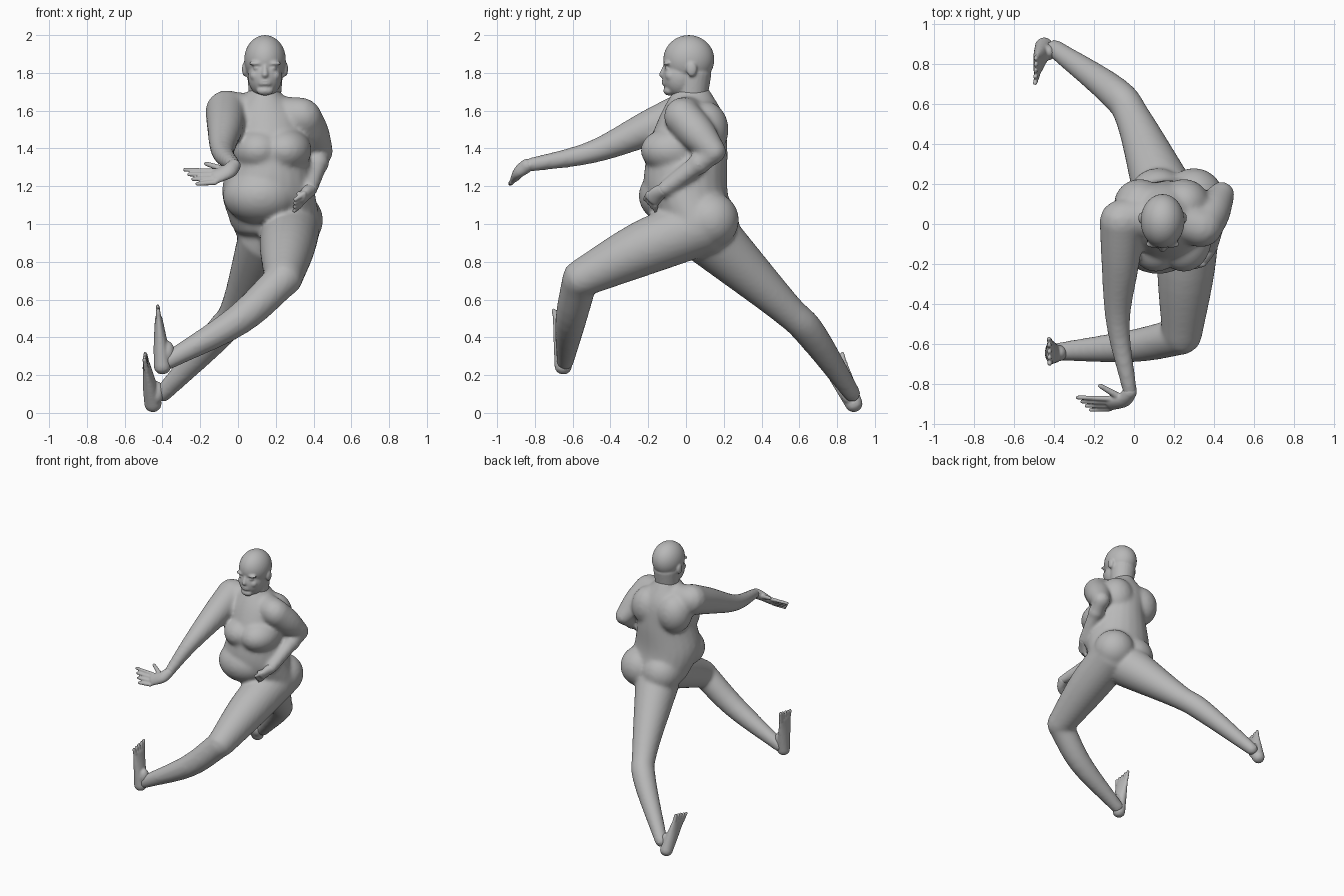
import bpy, bmesh, math
from mathutils import Vector, Matrix

if "Cube" in bpy.data.objects:
    bpy.data.objects.remove(bpy.data.objects["Cube"])

right, back, up = Vector((1, 0, 0)), Vector((0, 1, 0)), Vector((0, 0, 1))

clay = bpy.data.materials.new("clay_grey")
clay.use_nodes = True
clay.diffuse_color = (.48, .48, .48, 1)
shader = clay.node_tree.nodes["Principled BSDF"]
shader.inputs["Base Color"].default_value = clay.diffuse_color


def spline(stations, steps=5):
    """Smooth stations (x, y, z, half width, half depth) into a dense path."""
    points = [Vector(station) for station in stations]
    points.insert(0, points[0] * 2 - points[1])
    points.append(points[-1] * 2 - points[-2])
    path = []
    for before, start, end, after in zip(points, points[1:], points[2:], points[3:]):
        leave, arrive = (end - before) / 2, (after - start) / 2
        for step in range(steps):
            t = step / steps
            ease = t * t * (3 - 2 * t)
            path.append(start.lerp(end, ease) + leave * (t * (1 - t) ** 2)
                        - arrive * (t * t * (1 - t)))
    path.append(points[-2])
    return path


def tube(bm, stations, side=right, axis=None, dome=.9, sides=24):
    """Loft elliptical rings along a path and close it with rounded ends."""
    path = spline(stations)
    rings = []

    def add_ring(station, tangent, shift, scale):
        width_axis = (side - tangent * side.dot(tangent)).normalized()
        depth_axis = tangent.cross(width_axis)
        centre = station.xyz + tangent * shift
        ring = []
        for index in range(sides):
            angle = math.tau * index / sides
            ring.append(bm.verts.new(
                centre + width_axis * (station[3] * scale * math.cos(angle))
                + depth_axis * (station[4] * scale * math.sin(angle))))
        rings.append(ring)

    def add_cap(station, tangent, angles):
        reach = min(station[3], station[4]) * dome
        for angle in angles:
            add_ring(station, tangent, reach * math.sin(angle), math.cos(angle))

    cap = (.5, 1, 1.3)
    for index, station in enumerate(path):
        ahead, behind = path[index + 1:index + 2] or [station], path[max(index - 1, 0)]
        tangent = axis or (ahead[0].xyz - behind.xyz).normalized()
        if index == 0:
            add_cap(station, tangent, [-angle for angle in reversed(cap)])
        add_ring(station, tangent, 0, 1)
        if station is path[-1]:
            add_cap(station, tangent, cap)
    for low, high in zip(rings, rings[1:]):
        for index in range(sides):
            bm.faces.new((low[index - 1], low[index], high[index], high[index - 1]))
    bm.faces.new(rings[0])
    bm.faces.new(rings[-1])


def limb(bm, joints, girths, side=right, thin=1):
    """Tube through joints; its depth narrows to the given share of its width."""
    stations = []
    for index, (joint, girth) in enumerate(zip(joints, girths)):
        share = 1 + (thin - 1) * index / (len(joints) - 1)
        stations.append((*joint, girth, girth * share))
    tube(bm, stations, side)


def ball(bm, centre, size):
    bmesh.ops.create_icosphere(bm, subdivisions=4, radius=1,
                               matrix=Matrix.LocRotScale(Vector(centre), None, Vector(size)))


def pair(bm, centre, spread, size):
    for sign in (-1, 1):
        ball(bm, Vector(centre) + right * spread * sign, size)


def digits_fan(bm, base, across, forward, length, girth, count):
    """Row of fingers or toes, spreading and growing longer toward one edge."""
    for index in range(count):
        place = 2 * index / (count - 1) - 1
        root = base + across * place
        tip = root + forward * length * (1 + place / 4) + across * place / 4
        limb(bm, [root, tip], [girth, girth * .75], side=across)


def finish(name, bm, voxel, rounds):
    """Fuse the overlapping forms of one part into a single skin."""
    bmesh.ops.recalc_face_normals(bm, faces=bm.faces)
    mesh = bpy.data.meshes.new(name)
    bm.to_mesh(mesh)
    bm.free()
    mesh.materials.append(clay)
    part = bpy.data.objects.new(name, mesh)
    bpy.context.collection.objects.link(part)
    fuse = part.modifiers.new("fuse", 'REMESH')
    fuse.mode = 'VOXEL'
    fuse.voxel_size = voxel
    fuse.use_smooth_shade = True
    relax = part.modifiers.new("relax", 'SMOOTH')
    relax.iterations = rounds


# Trunk with neck, chest, shoulder blades, buttocks and belly
body = bmesh.new()
hips = (.2, .07, 1, .24, .19)
waist = (.16, 0, 1.18, .245, .22)
ribs = (.17, .01, 1.4, .2, .21)
shoulders = (.15, .03, 1.57, .19, .17)
neck = (.14, .03, 1.7, .083, .1)
tube(body, [hips, waist, ribs, shoulders, neck], axis=up, dome=.5)
pair(body, centre=(.18, -.07, 1.39), spread=.07, size=(.14, .17, .12))
pair(body, centre=(.14, .1, 1.5), spread=.11, size=(.13, .125, .15))
pair(body, centre=(.21, .13, 1.02), spread=.09, size=(.15, .15, .15))
ball(body, centre=(.12, -.08, 1.15), size=(.2, .17, .15))

# Arms: the right one reaches forward, the left one bends back to the hip
right_shoulder, right_elbow = Vector((-.06, .02, 1.6)), Vector((-.08, -.5, 1.38))
right_wrist = Vector((-.02, -.84, 1.31))
collar = Vector((.15, .04, 1.58))
limb(body, [right_shoulder, right_shoulder.lerp(right_elbow, .4), right_elbow, right_wrist],
     [.112, .096, .06, .036])
left_shoulder, left_elbow = Vector((.34, -.02, 1.57)), Vector((.44, .15, 1.38))
left_wrist = Vector((.38, -.12, 1.18))
limb(body, [collar, left_shoulder], [.1, .1])
limb(body, [collar, right_shoulder], [.1, .105])
limb(body, [left_shoulder, left_shoulder.lerp(left_elbow, .5), left_elbow], [.1, .095, .066])
limb(body, [left_elbow, left_wrist], [.06, .04])
ball(body, left_elbow.lerp(left_wrist, .3), (.06, .06, .06))

# Legs: the left one lunges forward, the right one trails behind
left_hip, left_knee = Vector((.28, .1, 1)), Vector((.24, -.56, .71))
left_thigh = left_hip.lerp(left_knee, .5) + up * .015
left_calf, left_ankle = Vector((0, -.61, .49)), Vector((-.38, -.64, .27))
limb(body, [left_hip, left_thigh, left_knee], [.16, .145, .1])
limb(body, [left_knee, left_calf, left_ankle], [.095, .082, .046], side=back)
right_hip, right_knee = Vector((.16, .13, .93)), Vector((0, .52, .56))
right_calf, right_ankle = Vector((-.1, .66, .42)), Vector((-.4, .88, .1))
limb(body, [right_hip, right_knee, right_calf, right_ankle], [.16, .09, .082, .046])
finish("body", body, voxel=.013, rounds=10)

# Head: skull, jaw, neck root, nose, chin, lips, brows, eyes, cheeks and ears
head = bmesh.new()
middle = .143


def on_face(y, z):
    return Vector((middle, y, z))


ball(head, on_face(.015, 1.87), (.11, .135, .13))
ball(head, on_face(-.03, 1.78), (.09, .095, .11))
limb(head, [on_face(.03, 1.68), on_face(.04, 1.8)], [.085, .095])
limb(head, [on_face(-.11, 1.84), on_face(-.125, 1.79)], [.01, .018])
ball(head, on_face(-.09, 1.705), (.045, .03, .025))
for lip in (1.742, 1.756):
    ball(head, on_face(-.112, lip), (.034, .016, .01))
pair(head, on_face(-.1, 1.85), spread=.045, size=(.04, .02, .012))
pair(head, on_face(-.1, 1.825), spread=.042, size=(.02, .014, .012))
pair(head, on_face(-.08, 1.785), spread=.05, size=(.03, .03, .03))
pair(head, on_face(.03, 1.82), spread=.106, size=(.016, .028, .04))
finish("head", head, voxel=.007, rounds=4)


# Hands: a flat palm, four fingers and a thumb
def hand(name, wrist, palm, knuckles, across, forward, length, thumb):
    bm = bmesh.new()
    limb(bm, [wrist, palm, knuckles], [.036, .042, .044], side=across, thin=.5)
    digits_fan(bm, knuckles, across, forward, length, girth=.014, count=4)
    limb(bm, [palm, thumb], [.02, .012], side=up)
    finish(name, bm, voxel=.006, rounds=3)


hand("right_hand", right_wrist, palm=Vector((-.05, -.88, 1.28)),
     knuckles=Vector((-.12, -.9, 1.25)), across=Vector((0, .025, .03)),
     forward=-right, length=.13, thumb=Vector((-.17, -.81, 1.32)))
hand("left_hand", left_wrist, palm=Vector((.36, -.15, 1.16)),
     knuckles=Vector((.34, -.18, 1.13)), across=Vector((.01, -.02, .03)),
     forward=Vector((-.8, -.2, -.6)), length=.05, thumb=Vector((.32, -.2, 1.16)))


# Feet, flexed with the toes upward and the big toe on the inner edge
def foot(name, heel, toes, inner):
    bm = bmesh.new()
    forward = (toes - heel).normalized()
    across = forward.cross(right) * inner
    limb(bm, [heel, heel.lerp(toes, .5), toes], [.046, .056, .066], side=across, thin=.3)
    ball(bm, heel.lerp(toes, .3) + right * .03, (.04, .04, .06))
    digits_fan(bm, toes, across * .05, forward, length=.055, girth=.015, count=5)
    finish(name, bm, voxel=.007, rounds=3)


foot("left_foot", heel=Vector((-.4, -.65, .245)), toes=Vector((-.42, -.64, .5)), inner=1)
foot("right_foot", heel=Vector((-.45, .89, .046)), toes=Vector((-.485, .79, .25)), inner=-1)
